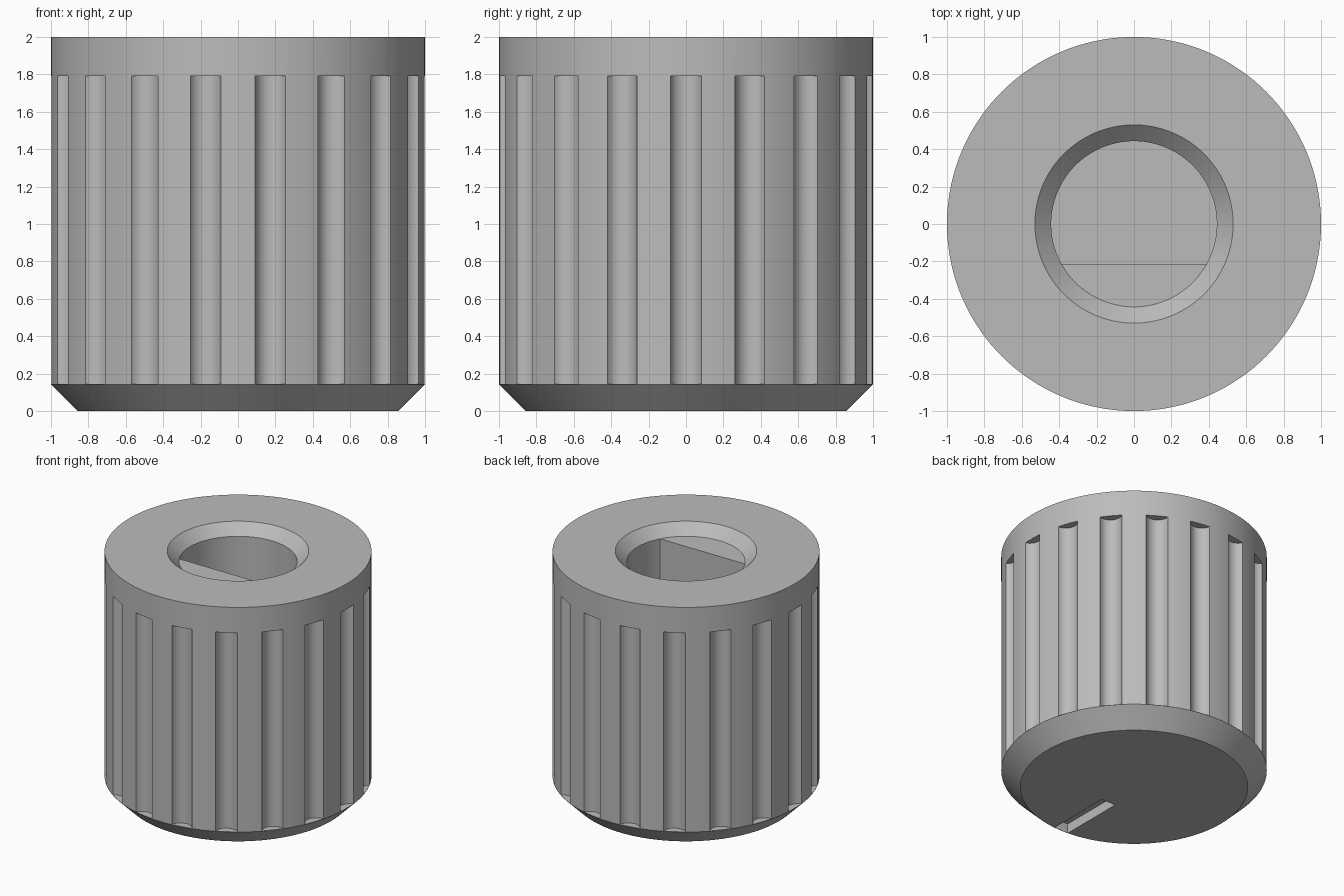
import bpy, bmesh
from math import sin, cos, pi, radians, asin, sqrt

cube = bpy.data.objects.get("Cube")
if cube:
    bpy.data.objects.remove(cube, do_unlink=True)

TOP, CHAMFER_Z, BASE_R = 2.0, 0.143, 0.857
BORE_R, BORE_TOP, BORE_FLOOR, FLAT_Y = 0.443, 1.915, 0.6, -0.215
FLUTES, FLUTE_HALF_W, FLUTE_DEPTH = 18, 0.083, 0.06

grey = bpy.data.materials.new("grey plastic")
grey.use_nodes = True
colour = (0.5, 0.5, 0.5, 1)
grey.diffuse_color = colour
grey.node_tree.nodes["Principled BSDF"].inputs["Base Color"].default_value = colour


def add_object(name, bm):
    bmesh.ops.recalc_face_normals(bm, faces=bm.faces)
    mesh = bpy.data.meshes.new(name)
    bm.to_mesh(mesh)
    bm.free()
    mesh.materials.append(grey)
    obj = bpy.data.objects.new(name, mesh)
    bpy.context.collection.objects.link(obj)
    return obj


def lathe(name, profile, steps=144):
    bm = bmesh.new()
    verts = [bm.verts.new((r, 0, z)) for r, z in profile]
    edges = [bm.edges.new(pair) for pair in zip(verts, verts[1:])]
    bmesh.ops.spin(bm, geom=verts + edges, axis=(0, 0, 1), cent=(0, 0, 0),
                   angle=2 * pi, steps=steps)
    bmesh.ops.remove_doubles(bm, verts=bm.verts, dist=1e-4)
    return add_object(name, bm)


def add_prism(bm, outline, z0, z1):
    face = bm.faces.new([bm.verts.new((x, y, z0)) for x, y in outline])
    top = bmesh.ops.extrude_face_region(bm, geom=[face], use_keep_orig=True)["geom"]
    bmesh.ops.translate(bm, vec=(0, 0, z1 - z0),
                        verts=[v for v in top if isinstance(v, bmesh.types.BMVert)])


# Knob body with bottom chamfer and countersunk bore
body = lathe("knob_body", [
    (0, 0), (BASE_R, 0), (1, CHAMFER_Z), (1, TOP), (0.53, TOP),
    (BORE_R, BORE_TOP), (BORE_R, BORE_FLOOR), (0, BORE_FLOOR)])

# Grip flutes around the side
bm = bmesh.new()
flute_r = (FLUTE_HALF_W ** 2 + FLUTE_DEPTH ** 2) / (2 * FLUTE_DEPTH)
centre = cos(asin(FLUTE_HALF_W)) - FLUTE_DEPTH + flute_r
for i in range(FLUTES):
    a = 2 * pi * i / FLUTES
    cx, cy = centre * cos(a), centre * sin(a)
    ring = [2 * pi * k / 48 for k in range(48)]
    add_prism(bm, [(cx + flute_r * cos(t + a), cy + flute_r * sin(t + a)) for t in ring],
              CHAMFER_Z + 0.002, 1.79)
flute_cutter = add_object("flute_cutter", bm)

# Pointer slot in the bottom face
bm = bmesh.new()
w = 0.065
add_prism(bm, [(-w, -0.855), (w, -0.855), (w, -0.3), (-w, -0.3)], -0.1, 0.08)
slot_cutter = add_object("slot_cutter", bm)

bpy.context.view_layer.objects.active = body
for cutter in (flute_cutter, slot_cutter):
    mod = body.modifiers.new("cut", 'BOOLEAN')
    mod.operation, mod.solver, mod.object = 'DIFFERENCE', 'EXACT', cutter
    bpy.ops.object.modifier_apply(modifier=mod.name)
    bpy.data.objects.remove(cutter, do_unlink=True)

# Flat side that makes the bore D-shaped
bm = bmesh.new()
half = asin(sqrt(BORE_R ** 2 - FLAT_Y ** 2) / BORE_R)
arc = [-pi / 2 - half + 2 * half * k / 48 for k in range(49)]
add_prism(bm, [(BORE_R * cos(t), BORE_R * sin(t)) for t in arc], BORE_FLOOR, BORE_TOP)
flat = add_object("bore_flat", bm)

for obj in (body, flat):
    bpy.ops.object.select_all(action='DESELECT')
    obj.select_set(True)
    bpy.context.view_layer.objects.active = obj
    bpy.ops.object.shade_smooth_by_angle(angle=radians(25))
